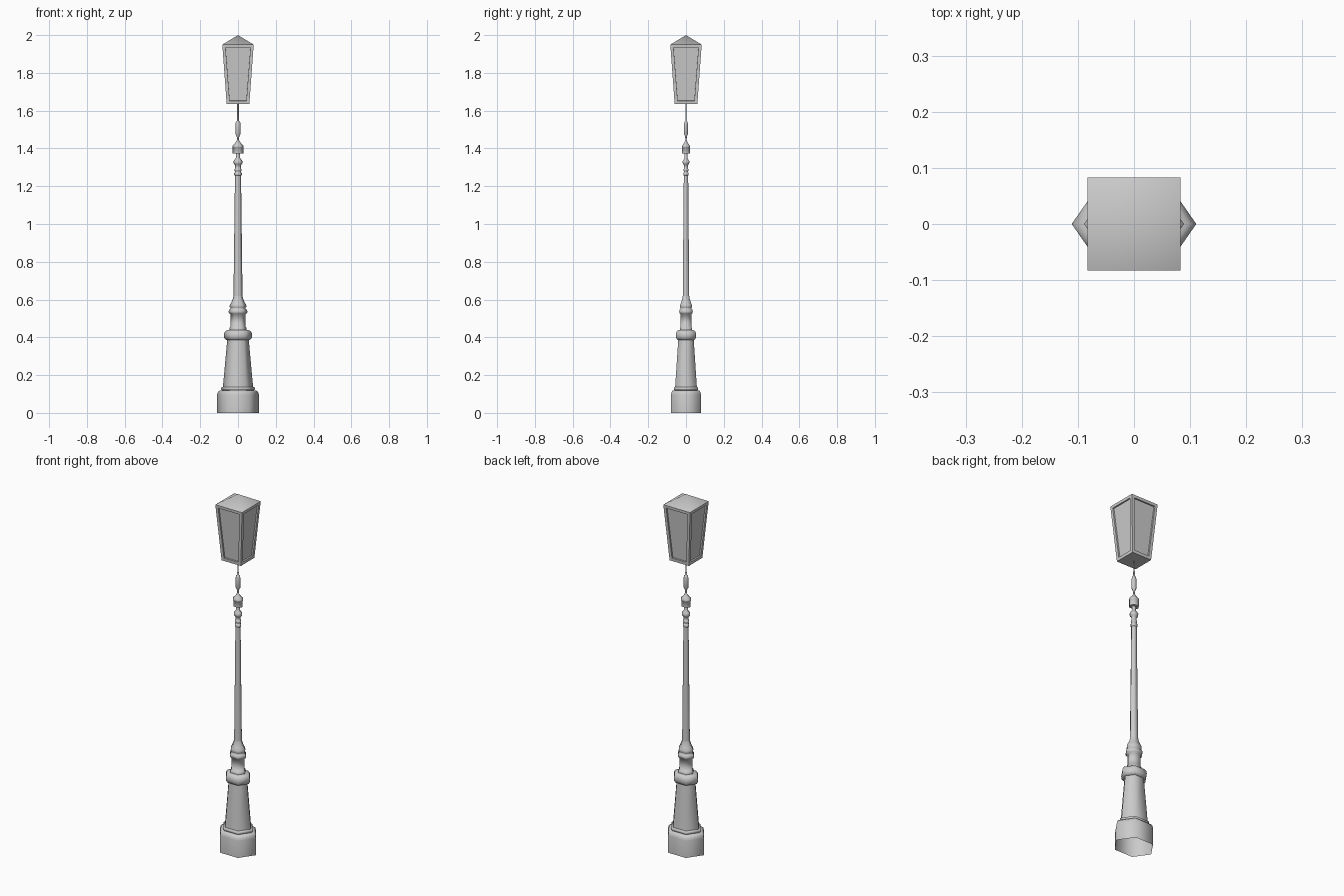
import bpy, bmesh, math

if "Cube" in bpy.data.objects:
    bpy.data.objects.remove(bpy.data.objects["Cube"])

SQUASH = 0.83  # depth of the hexagonal post relative to a regular hexagon


def finish(name, bm, angle):
    bmesh.ops.recalc_face_normals(bm, faces=bm.faces)
    me = bpy.data.meshes.new(name)
    bm.to_mesh(me)
    bm.free()
    ob = bpy.data.objects.new(name, me)
    bpy.context.collection.objects.link(ob)
    bpy.ops.object.select_all(action='DESELECT')
    ob.select_set(True)
    bpy.context.view_layer.objects.active = ob
    bpy.ops.object.shade_smooth_by_angle(angle=math.radians(angle))
    return ob


def hex_lathe(name, profile, cap_top=True, cap_bottom=True):
    bm = bmesh.new()
    rings = []
    for r, z in profile:
        rings.append([bm.verts.new((r * math.cos(i * math.pi / 3),
                                    r * math.sin(i * math.pi / 3) * SQUASH, z))
                      for i in range(6)])
    for a, b in zip(rings, rings[1:]):
        for i in range(6):
            j = (i + 1) % 6
            bm.faces.new((a[i], a[j], b[j], b[i]))
    if cap_bottom:
        bm.faces.new(rings[0][::-1])
    if cap_top:
        bm.faces.new(rings[-1])
    return finish(name, bm, 75)


# Plinth with stepped top, open underneath
hex_lathe("plinth", [(.111, 0), (.111, .095), (.107, .11), (.098, .118), (.085, .12),
                     (.089, .124), (.089, .134), (.08, .138)], cap_bottom=False)

# Tapered pedestal and its rounded collar
hex_lathe("pedestal", [(.08, .136), (.057, .388)])
hex_lathe("collar", [(.055, .385), (.066, .388), (.073, .398), (.075, .412),
                     (.072, .426), (.063, .436), (.045, .44)])

# Upper pedestal with rings
hex_lathe("upper_pedestal", [(.045, .44), (.045, .452), (.039, .455), (.039, .522),
                             (.047, .527), (.05, .535), (.047, .546), (.041, .55),
                             (.041, .557), (.045, .562), (.043, .572), (.034, .588),
                             (.027, .605), (.024, .62)])

# Long slender pole
hex_lathe("pole", [(.024, .615), (.016, 1.262)])

# Ringed neck above the pole
hex_lathe("neck", [(.015, 1.255), (.02, 1.26), (.02, 1.27), (.015, 1.273), (.015, 1.28),
                   (.019, 1.283), (.019, 1.29), (.015, 1.293), (.015, 1.312),
                   (.022, 1.318), (.026, 1.33), (.018, 1.34), (.011, 1.35), (.011, 1.376)])

# Capital block with a peaked cap
hex_lathe("capital", [(.028, 1.372), (.028, 1.405), (.03, 1.407), (.03, 1.413),
                      (.018, 1.425), (.008, 1.438), (.004, 1.45)])

# Thin stem with a spindle that carries the lantern
hex_lathe("stem", [(.004, 1.445), (.007, 1.464), (.014, 1.477), (.014, 1.53),
                   (.011, 1.542), (.005, 1.546), (.004, 1.59), (.004, 1.645)])

# Lantern body: tapered box with recessed panes
bm = bmesh.new()
bmesh.ops.create_cube(bm, size=2)
for v in bm.verts:
    top = v.co.z > 0
    h = .083 if top else .06
    v.co = (v.co.x * h, v.co.y * h, 1.95 if top else 1.635)
bm.normal_update()
sides = [f for f in bm.faces if abs(f.normal.z) < .5]
panes = sides
bmesh.ops.inset_individual(bm, faces=panes, thickness=.023, depth=0)
extruded = bmesh.ops.inset_individual(bm, faces=panes, thickness=.0005, depth=-.008)
finish("lantern_body", bm, 30)

# Lantern roof: low pyramid
bm = bmesh.new()
corners = [bm.verts.new((x * .083, y * .083, 1.95))
           for x, y in ((-1, -1), (1, -1), (1, 1), (-1, 1))]
apex = bm.verts.new((0, 0, 2))
for i in range(4):
    bm.faces.new((corners[i], corners[(i + 1) % 4], apex))
bm.faces.new(corners[::-1])
finish("lantern_roof", bm, 50)
